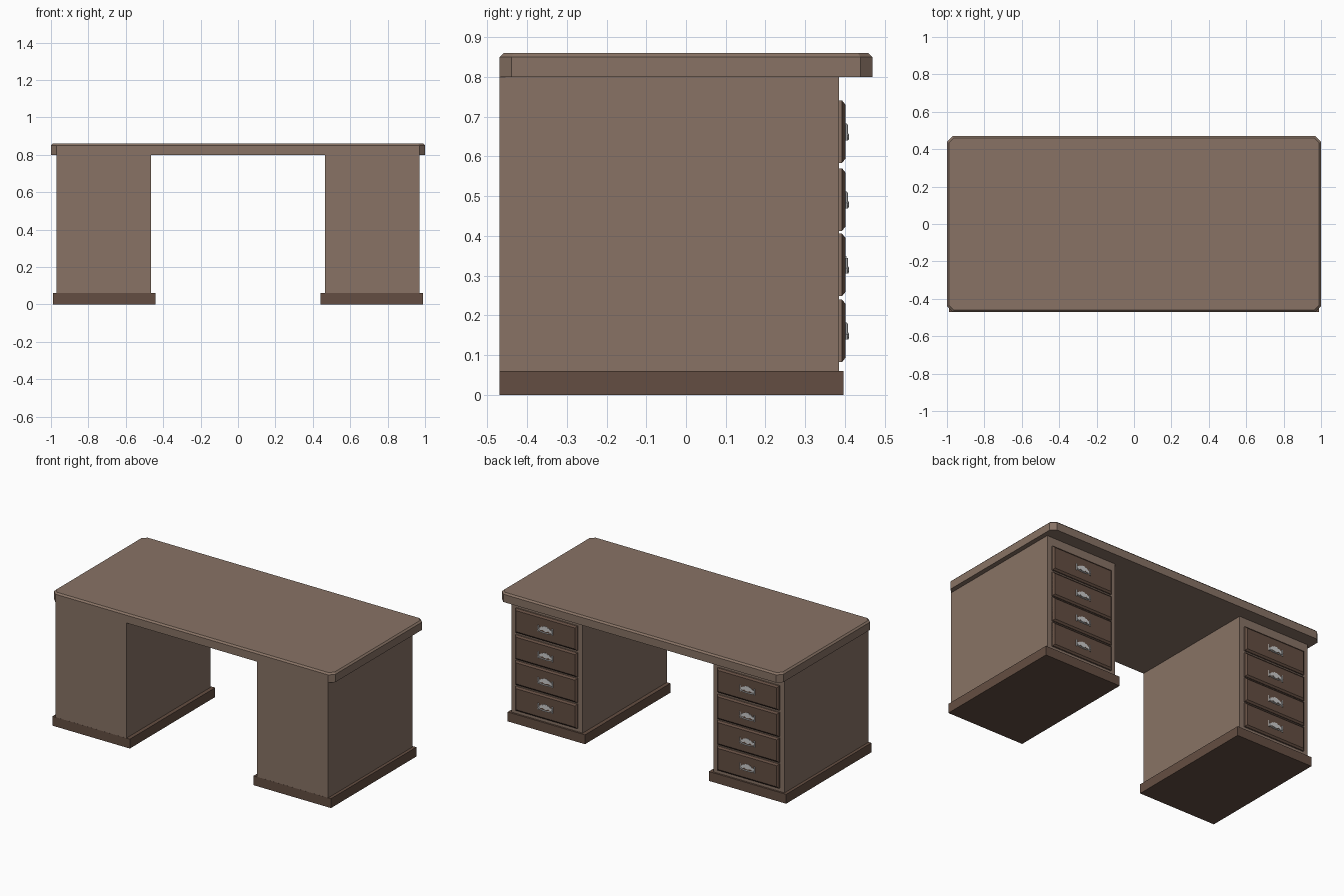
import bpy, bmesh, math
from mathutils import Vector

if "Cube" in bpy.data.objects:
    bpy.data.objects.remove(bpy.data.objects["Cube"])


def material(name, color):
    m = bpy.data.materials.new(name)
    m.diffuse_color = (*color, 1)
    m.use_nodes = True
    m.node_tree.nodes["Principled BSDF"].inputs["Base Color"].default_value = m.diffuse_color
    return m


WOOD = material("light_wood", (0.246, 0.171, 0.130))
DARK = material("dark_wood", (0.127, 0.076, 0.054))


def loft(name, rings, mat=None):
    """Join equal-sized rings of points and cap both ends."""
    bm = bmesh.new()
    loops = [[bm.verts.new(p) for p in ring] for ring in rings]
    n = len(loops[0])
    for a, b in zip(loops, loops[1:]):
        for i in range(n):
            bm.faces.new((a[i], a[(i + 1) % n], b[(i + 1) % n], b[i]))
    bm.faces.new(loops[0])
    bm.faces.new(loops[-1])
    bmesh.ops.recalc_face_normals(bm, faces=bm.faces)
    me = bpy.data.meshes.new(name)
    bm.to_mesh(me)
    bm.free()
    ob = bpy.data.objects.new(name, me)
    bpy.context.collection.objects.link(ob)
    if mat:
        me.materials.append(mat)
    return ob


def box(name, x, y, z, mat=None):
    return loft(name, [[(x[0], y[0], h), (x[1], y[0], h), (x[1], y[1], h), (x[0], y[1], h)]
                       for h in z], mat)


def octagon(hx, hy, c, z):
    return [(hx, -hy + c, z), (hx, hy - c, z), (hx - c, hy, z), (-hx + c, hy, z),
            (-hx, hy - c, z), (-hx, -hy + c, z), (-hx + c, -hy, z), (hx - c, -hy, z)]


def rect_xz(cx, hx, cz, hz, y):
    return [(cx - hx, y, cz - hz), (cx + hx, y, cz - hz),
            (cx + hx, y, cz + hz), (cx - hx, y, cz + hz)]


def tube(name, pts, r, sides=6):
    """Round bar following a path in the xz plane."""
    pts = [Vector(p) for p in pts]
    rings = []
    for i, p in enumerate(pts):
        t = (pts[min(i + 1, len(pts) - 1)] - pts[max(i - 1, 0)]).normalized()
        u = Vector((0, 1, 0))
        v = t.cross(u)
        rings.append([p + r * (math.cos(a) * u + math.sin(a) * v)
                      for a in (2 * math.pi * k / sides for k in range(sides))])
    return loft(name, rings)


# desk top with clipped corners and a chamfered upper edge
loft("desk_top", [octagon(1.0, 0.4695, 0.03, 0.80),
                  octagon(1.0, 0.4695, 0.03, 0.85),
                  octagon(0.99, 0.4595, 0.026, 0.86)], WOOD)

# half outline of the shaped handle plate (x, z), mirrored below
PLATE = [(0, 0.021), (0.010, 0.022), (0.018, 0.015), (0.026, 0.016),
         (0.034, 0.008), (0.044, 0.004), (0.044, -0.010), (0.030, -0.009),
         (0.020, -0.004), (0.010, -0.010), (0, -0.012)]
OUTLINE = PLATE + [(-x, z) for x, z in PLATE[-2:0:-1]]

for s, side in ((-1, "left"), (1, "right")):
    # pedestal and plinth
    cx = s * 0.7175
    box(side + "_pedestal", (cx - 0.2525, cx + 0.2525), (-0.4695, 0.385), (0.06, 0.80), WOOD)
    box(side + "_plinth", (s * 0.715 - 0.275, s * 0.715 + 0.275), (-0.47, 0.397), (0, 0.06), DARK)

    for i, cz in enumerate((0.161, 0.327, 0.4915, 0.6625)):
        tag = f"{side}_drawer_{i + 1}"
        # backing panel and chamfered drawer front
        loft(tag + "_panel", [rect_xz(cx, 0.22, cz, 0.0785, y) for y in (0.384, 0.391)], WOOD)
        loft(tag + "_front", [rect_xz(cx, 0.22, cz, 0.0785, 0.390),
                              rect_xz(cx, 0.22, cz, 0.0785, 0.393),
                              rect_xz(cx, 0.209, cz, 0.0675, 0.402)], DARK)
        # handle plate, end posts and curved pull bar
        loft(tag + "_handle_plate", [[(cx + x, y, cz + z) for x, z in OUTLINE]
                                     for y in (0.401, 0.4045)])
        for k in (-1, 1):
            px = cx + k * 0.05
            tube(f"{tag}_handle_post_{'a' if k < 0 else 'b'}",
                 [(px, 0.4045, cz - 0.022), (px, 0.4045, cz + 0.018)], 0.004)
        tube(tag + "_pull_bar",
             [(cx + 0.052 * t, 0.4065, cz - 0.006 - 0.013 * (1 - t ** 4))
              for t in (-1, -0.8, -0.5, 0, 0.5, 0.8, 1)], 0.0035)
